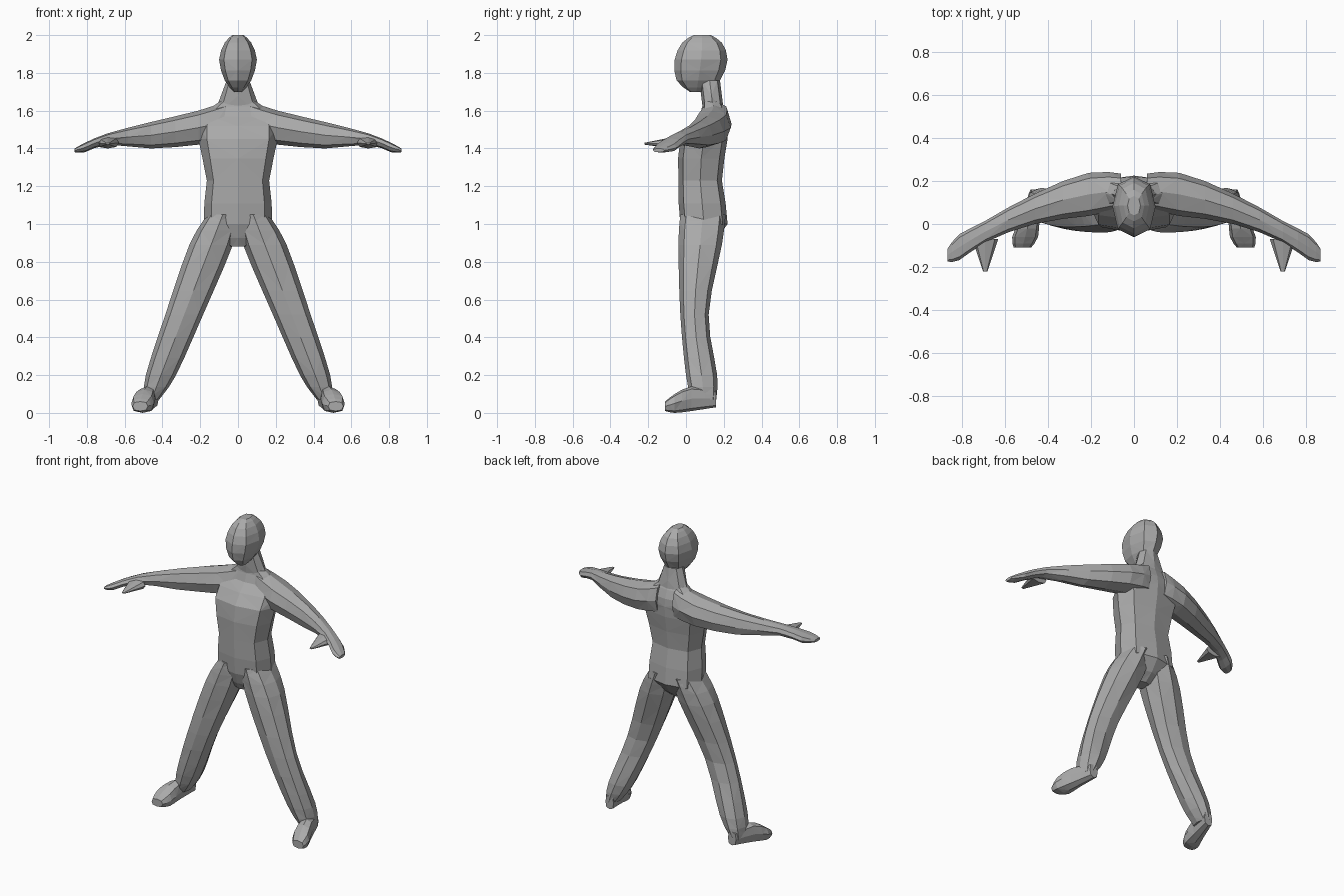
import bpy
import bmesh
from math import cos, sin, tau

cube = bpy.data.objects.get("Cube")
if cube:
    bpy.data.objects.remove(cube)

grey = bpy.data.materials.new("plain_grey")
grey.use_nodes = True
tone = (0.4, 0.4, 0.4, 1)
grey.diffuse_color = tone
grey.node_tree.nodes["Principled BSDF"].inputs["Base Color"].default_value = tone


def soft(value, power):
    """Push a sine or cosine outwards for a fuller cross-section."""
    return abs(value) ** power * (1 if value > 0 else -1)


def refine(stations, steps):
    """Run a smooth spline through the stations and sample it."""
    padded = [stations[0], *stations, stations[-1]]
    result = []
    for before, start, end, after in zip(padded, padded[1:], padded[2:], padded[3:]):
        for step in range(steps):
            t = step / steps
            row = []
            for p, q, r, s in zip(before, start, end, after):
                slope, bend = r - p, 2 * p - 5 * q + 4 * r - s
                twist = 3 * q - p - 3 * r + s
                row.append(q + t * (slope + t * (bend + t * twist)) / 2)
            result.append(row)
    return result + [stations[-1]]


def loft(name, axis, stations, centre=lambda pos: 0, side=1, steps=2, sides=8, power=0.85):
    """Skin stations (position, half width, low, high) along an axis.

    The centre rule moves the middle of the width along the part.
    """
    bm = bmesh.new()
    rings = []
    for pos, half, low, high in refine(stations, steps):
        ring = []
        for i in range(sides):
            angle = tau * i / sides
            a = centre(pos) + half * soft(cos(angle), power)
            b = (low + high) / 2 + (high - low) / 2 * soft(sin(angle), power)
            x, y, z = {"x": (pos, a, b), "y": (a, pos, b), "z": (a, b, pos)}[axis]
            ring.append(bm.verts.new((side * x, y, z)))
        rings.append(ring)

    # Alternating diagonals give the faceted triangle pattern
    for k, (lower, upper) in enumerate(zip(rings, rings[1:])):
        for i in range(sides):
            j = (i + 1) % sides
            p, q, r, s = lower[i], lower[j], upper[j], upper[i]
            if (i + k) % 2:
                triangles = (p, q, r), (p, r, s)
            else:
                triangles = (p, q, s), (q, r, s)
            for triangle in triangles:
                bm.faces.new(triangle)
    bm.faces.new(rings[0])
    bm.faces.new(rings[-1])
    bmesh.ops.recalc_face_normals(bm, faces=bm.faces)

    mesh = bpy.data.meshes.new(name)
    bm.to_mesh(mesh)
    bm.free()
    mesh.materials.append(grey)
    bpy.context.collection.objects.link(bpy.data.objects.new(name, mesh))


def arm_sweep(x):
    """The arms curve forwards as they reach outwards."""
    return 0.155 - 0.4 * x * x


def leg_splay(z):
    """The legs spread evenly towards the ground."""
    return 0.485 - 0.385 * z


def foot_turn(y):
    """The toes point slightly outwards."""
    return 0.49 - 0.25 * y


def thumb_line(y):
    """The thumb points straight forwards."""
    return 0.69


# Trunk from crotch to collar
loft("torso", "z", [
    (.88, .04, .02, .11), (1, .18, -.03, .22), (1.23, .165, -.04, .19),
    (1.45, .21, -.03, .22), (1.57, .19, .07, .22), (1.66, .08, .09, .18),
], power=0.7)

# Neck and head
loft("neck", "z", [(1.6, .12, .09, .2), (1.76, .06, .07, .18)])
loft("head", "z", [
    (1.7, .02, .02, .09), (1.76, .07, -.05, .18), (1.87, .1, -.06, .22),
    (1.96, .07, -.02, .19), (2, .03, .04, .13),
])

for label, side in (("left", 1), ("right", -1)):
    # Arm ending in a flat hand
    loft(label + "_arm", "x", [
        (.06, .08, 1.44, 1.65), (.21, .1, 1.42, 1.6), (.46, .07, 1.4, 1.54),
        (.69, .05, 1.42, 1.48), (.81, .06, 1.38, 1.43), (.865, .03, 1.38, 1.4),
    ], arm_sweep, side)
    # Pointed thumb
    loft(label + "_thumb", "y", [
        (-.07, .06, 1.4, 1.46), (-.22, .01, 1.42, 1.43),
    ], thumb_line, side)
    # Leg from ankle to hip
    loft(label + "_leg", "z", [
        (.07, .04, .03, .16), (.2, .08, 0, .165), (.52, .1, -.03, .12),
        (.89, .115, -.04, .19), (1.05, .08, -.03, .21),
    ], leg_splay, side, steps=3)
    # Foot from heel to toe
    loft(label + "_foot", "y", [
        (.16, .03, .03, .12), (.03, .045, .01, .14),
        (-.06, .06, 0, .1), (-.11, .04, .01, .06),
    ], foot_turn, side, power=0.7)
